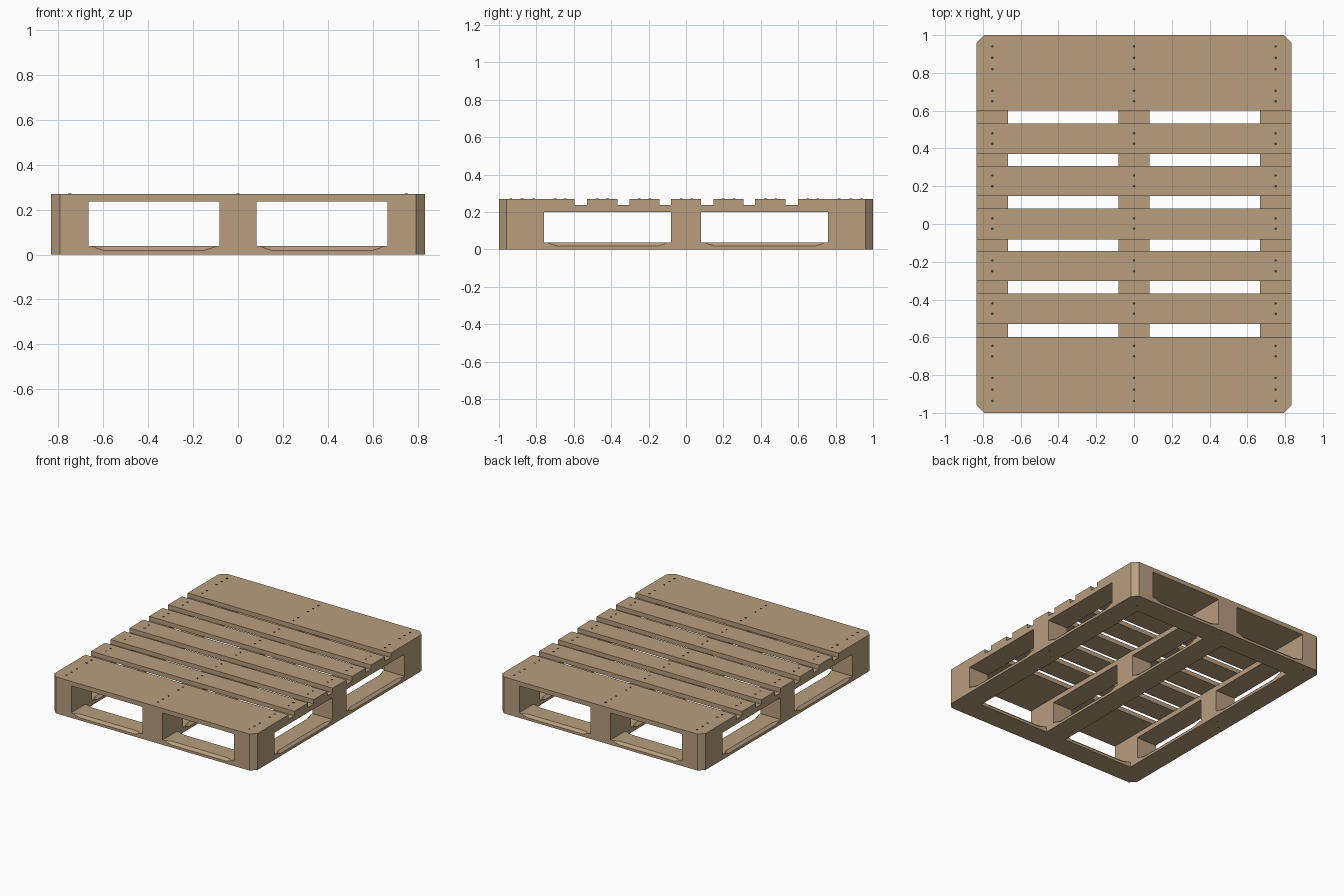
import bpy, bmesh
from mathutils import Vector, Matrix

if "Cube" in bpy.data.objects:
    bpy.data.objects.remove(bpy.data.objects["Cube"])

X, Y, CUT = 0.833, 1.0, 0.04          # half sizes and corner cut
Z1, Z2, Z3, Z4 = 0.037, 0.20, 0.237, 0.27   # layer heights


def material(name, rgb):
    m = bpy.data.materials.new(name)
    m.diffuse_color = (*rgb, 1)
    m.use_nodes = True
    m.node_tree.nodes["Principled BSDF"].inputs["Base Color"].default_value = m.diffuse_color
    return m


wood = material("pale_wood", (0.479, 0.342, 0.209))
steel = material("dark_nail", (0.05, 0.05, 0.055))


def finish(bm, name, mat):
    me = bpy.data.meshes.new(name)
    bmesh.ops.recalc_face_normals(bm, faces=bm.faces[:])
    bm.to_mesh(me)
    bm.free()
    me.materials.append(mat)
    ob = bpy.data.objects.new(name, me)
    bpy.context.collection.objects.link(ob)
    return ob


def clip_corners(bm):
    # trim the four vertical pallet corners at 45 degrees
    for sx in (-1, 1):
        for sy in (-1, 1):
            n = Vector((sx, sy, 0)).normalized()
            p = Vector((sx * (X - CUT), sy * Y, 0))
            if max((v.co - p).dot(n) for v in bm.verts) < 1e-4:
                continue
            geom = bm.verts[:] + bm.edges[:] + bm.faces[:]
            r = bmesh.ops.bisect_plane(bm, geom=geom, plane_co=p, plane_no=n, clear_outer=True)
            edges = [e for e in r["geom_cut"] if isinstance(e, bmesh.types.BMEdge)]
            bmesh.ops.holes_fill(bm, edges=edges, sides=0)


def box(name, x0, x1, y0, y1, z0, z1):
    bm = bmesh.new()
    size = Matrix.Diagonal((x1 - x0, y1 - y0, z1 - z0, 1))
    mid = Matrix.Translation(((x0 + x1) / 2, (y0 + y1) / 2, (z0 + z1) / 2))
    bmesh.ops.create_cube(bm, size=1, matrix=mid @ size)
    clip_corners(bm)
    return finish(bm, name, wood)


def bottom_board(name, centre, half_len, half_w, spans, along_x):
    # lofted board whose upper edges are eased between the blocks
    stations = [(-half_len, 0)]
    for a, b in spans:
        stations += [(a, 0), (a + 0.02, 0.009), (a + 0.05, 0.018),
                     (b - 0.05, 0.018), (b - 0.02, 0.009), (b, 0)]
    stations.append((half_len, 0))
    bm = bmesh.new()
    rings = []
    for t, c in stations:
        sec = [(-half_w, 0), (half_w, 0), (half_w, Z1 - c), (half_w - c, Z1),
               (c - half_w, Z1), (-half_w, Z1 - c)]
        rings.append([bm.verts.new((t, centre + s, z) if along_x else (centre + s, t, z))
                      for s, z in sec])
    for r, q in zip(rings, rings[1:]):
        for i in range(6):
            j = (i + 1) % 6
            bm.faces.new((r[i], r[j], q[j], q[i]))
    bm.faces.new(rings[0])
    bm.faces.new(rings[-1])
    bmesh.ops.remove_doubles(bm, verts=bm.verts[:], dist=1e-5)
    clip_corners(bm)
    return finish(bm, name, wood)


# Top deck boards
deck = [(-1, -0.597), (-0.53, -0.367), (-0.303, -0.143), (-0.081, 0.081),
        (0.148, 0.308), (0.37, 0.533), (0.6, 1)]
for i, (a, b) in enumerate(deck):
    box(f"deck_board_{i + 1}", -X, X, a, b, Z3, Z4)

# Stringer boards and the nine blocks beneath them
columns = [("left", -X, -0.667), ("middle", -0.083, 0.083), ("right", 0.667, X)]
rows = [("front", -Y, -0.76), ("centre", -0.081, 0.081), ("back", 0.76, Y)]
for cn, x0, x1 in columns:
    box(f"{cn}_stringer_board", x0, x1, -Y, Y, Z2, Z3)
    for rn, y0, y1 in rows:
        box(f"{rn}_{cn}_block", x0, x1, y0, y1, Z1, Z2)

# Bottom frame: two end boards and three runners
W = 0.083
for name, s in (("front", -1), ("back", 1)):
    bottom_board(f"{name}_bottom_board", s * (Y - W), X, W,
                 [(-0.65, -0.10), (0.10, 0.65)], True)
for name, x in (("left", -X + W), ("middle", 0), ("right", X - W)):
    bottom_board(f"{name}_bottom_runner", x, Y - 2 * W, W,
                 [(-0.74, -0.10), (0.10, 0.74)], False)


# Nail heads
def nails(name, points, z):
    bm = bmesh.new()
    for x, y in points:
        bmesh.ops.create_cone(bm, cap_ends=True, segments=8, radius1=0.007, radius2=0.007,
                              depth=0.004, matrix=Matrix.Translation((x, y, z)))
    finish(bm, name, steel)


nail_y = [0.94, 0.88, 0.82, 0.705, 0.65, 0.48, 0.425, 0.257, 0.2, 0.03,
          -0.025, -0.193, -0.25, -0.42, -0.475, -0.645, -0.70, -0.815, -0.877, -0.937]
nails("deck_nails", [(x, y) for x in (-0.75, 0, 0.75) for y in nail_y], Z4)
nails("bottom_nails", [(x + d, y + d) for x in (-0.75, 0, 0.75)
                       for y in (-0.92, 0, 0.92) for d in (-0.03, 0.03)], 0.002)
